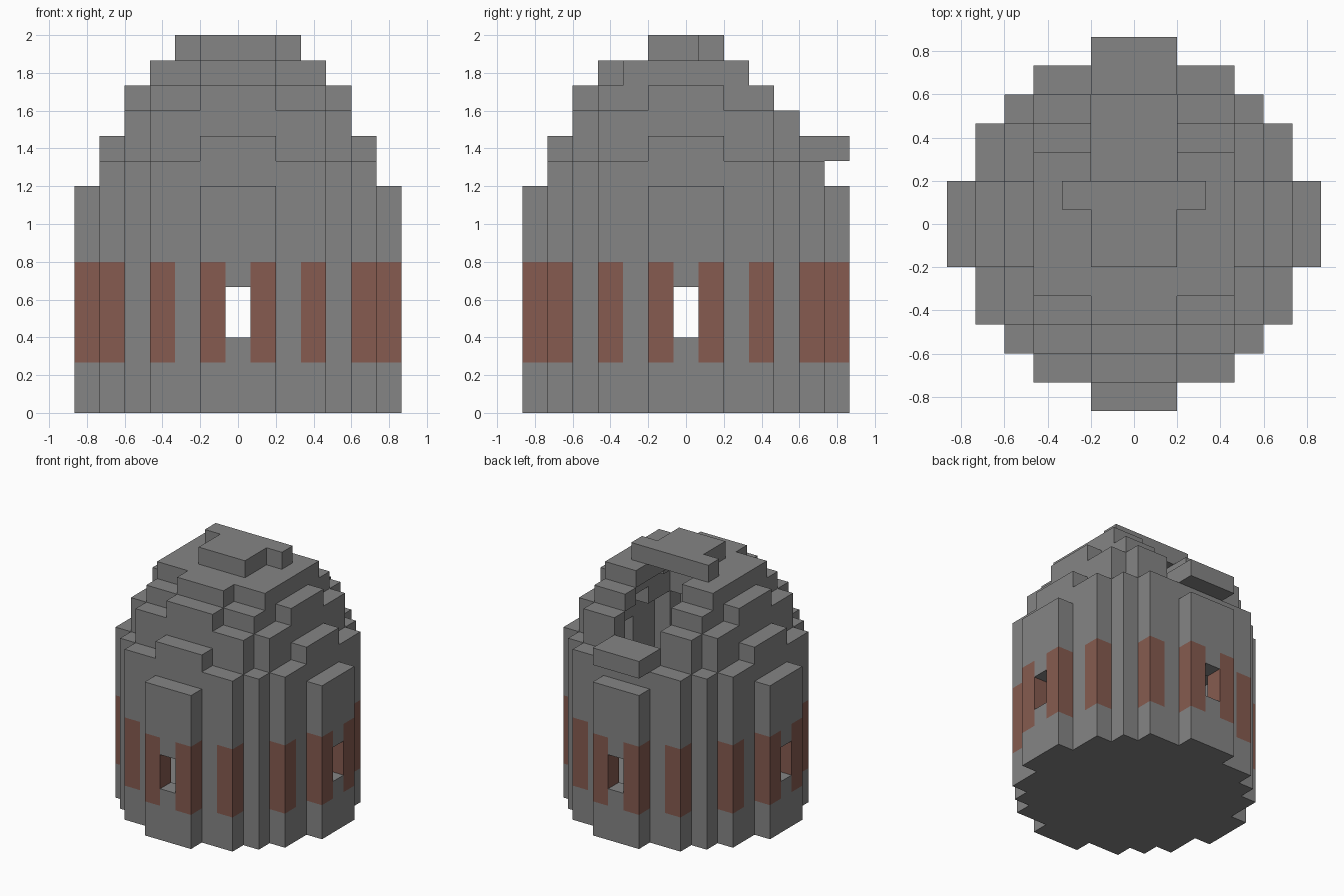
import bpy
import bmesh
from mathutils import Vector

UNIT = 2 / 15  # edge of one block

cube = bpy.data.objects.get("Cube")
if cube:
    bpy.data.objects.remove(cube, do_unlink=True)


def make_material(name, rgb):
    mat = bpy.data.materials.new(name)
    mat.use_nodes = True
    mat.diffuse_color = (*rgb, 1)
    mat.node_tree.nodes["Principled BSDF"].inputs["Base Color"].default_value = (*rgb, 1)
    return mat


grey = make_material("stone grey", (0.235, 0.235, 0.235))
brown = make_material("brick brown", (0.238, 0.105, 0.08))

AXES = [Vector(v) for v in ((1, 0, 0), (0, 1, 0), (0, 0, 1))]
DIRECTIONS = [d * s for d in AXES for s in (1, -1)]


def step(cell, d):
    return tuple(int(a + b) for a, b in zip(cell, d))


def layer(z, half_widths):
    """Blocks of one storey; half width in x for each distance |y|."""
    return {(x, y, z)
            for dist, half in enumerate(half_widths)
            for y in {dist, -dist}
            for x in range(-half, half + 1)}


def build(name, cells, everything, mat):
    """Mesh of the exposed block sides of one part."""
    bm = bmesh.new()
    for cell in sorted(cells):
        centre = Vector(cell) + Vector((0, 0, 0.5))
        for d in DIRECTIONS:
            if step(cell, d) in everything:
                continue
            u = Vector((d.y, d.z, d.x))
            v = d.cross(u)
            corners = [(a, b) for a, b in ((-1, -1), (1, -1), (1, 1), (-1, 1))]
            bm.faces.new([bm.verts.new((centre + (d + u * a + v * b) / 2) * UNIT)
                          for a, b in corners])
    bmesh.ops.remove_doubles(bm, verts=bm.verts, dist=UNIT / 100)
    mesh = bpy.data.meshes.new(name)
    bm.to_mesh(mesh)
    bm.free()
    mesh.materials.append(mat)
    obj = bpy.data.objects.new(name, mesh)
    bpy.context.collection.objects.link(obj)


# Solid form: round tower below, stepped dome above
WALL_TOP = 9
solid = set()
for z in range(WALL_TOP):
    solid |= layer(z, [6, 6, 5, 5, 4, 3, 1])
dome_steps = [
    [5, 5, 5, 5, 4, 3],
    [5, 5, 4, 4, 3, 1],
    [4, 4, 4, 4, 3],
    [4, 4, 3, 3, 1],
    [3, 3, 3, 1],
    [1, 1],
]
for i, widths in enumerate(dome_steps):
    solid |= layer(WALL_TOP + i, widths)

# Hollow it out to a shell one block thick
shell = {c for c in solid if any(step(c, d) not in solid for d in DIRECTIONS)}

# Four windows, and an opening at the back of the dome
shell -= {c for c in shell
          if c[2] in (3, 4) and 0 in c[:2] and 6 in (abs(c[0]), abs(c[1]))}
shell -= {c for c in shell if abs(c[0]) <= 1 and c[1] >= 2 and 11 <= c[2] <= 13}

# Ledge under the opening and crossbar of the cap
ledge = {(x, y, 10) for x in (-1, 0, 1) for y in (5, 6)}
shell |= ledge | {(-2, 1, 14), (2, 1, 14)}

# Brick columns on alternate outer corners
brick_plan = {(1, 6), (6, 1), (3, 5), (5, 3)}
bricks = {c for c in shell
          if 2 <= c[2] <= 5 and (abs(c[0]), abs(c[1])) in brick_plan}

cap = {c for c in shell if c[2] == 14}
floor = {c for c in shell if c[2] == 0}
walls = {c for c in shell if 0 < c[2] < WALL_TOP} - bricks
dome = {c for c in shell if c[2] >= WALL_TOP} - cap - ledge

build("floor", floor, shell, grey)
build("tower_walls", walls, shell, grey)
build("brick_columns", bricks, shell, brown)
build("dome", dome, shell, grey)
build("dome_cap", cap, shell, grey)
build("back_ledge", ledge, shell, grey)
